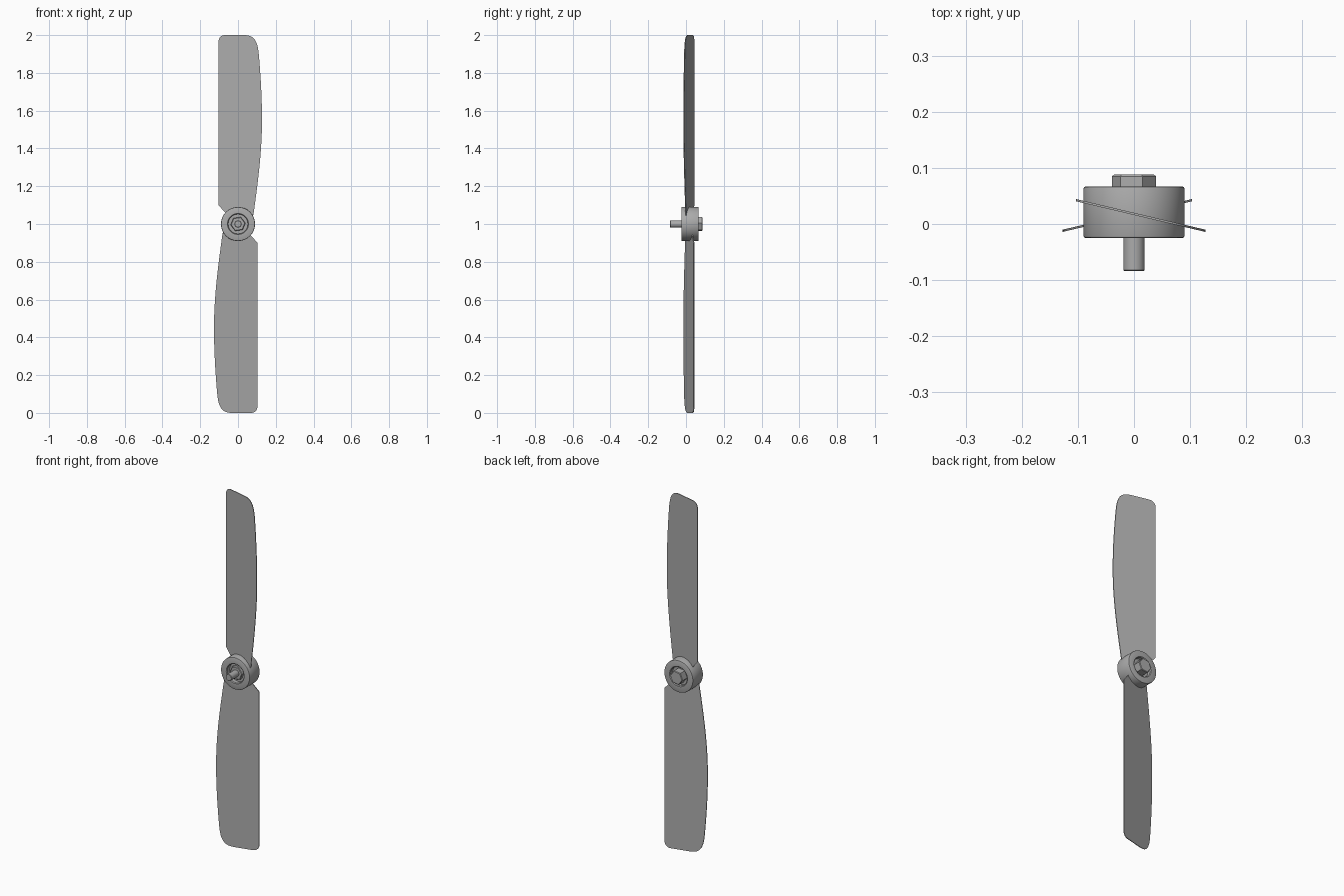
import bpy, bmesh, math
from mathutils import Matrix, Vector
from mathutils.geometry import interpolate_bezier

cube = bpy.data.objects.get("Cube")
if cube:
    bpy.data.objects.remove(cube)

grey = bpy.data.materials.new("plain grey")
grey.use_nodes = True
grey.diffuse_color = (0.41, 0.41, 0.41, 1)
grey.node_tree.nodes["Principled BSDF"].inputs["Base Color"].default_value = (0.41, 0.41, 0.41, 1)

CENTRE = Vector((0, 0, 1))


def finish(name, bm):
    bmesh.ops.remove_doubles(bm, verts=bm.verts, dist=1e-5)
    bmesh.ops.recalc_face_normals(bm, faces=bm.faces)
    mesh = bpy.data.meshes.new(name)
    bm.to_mesh(mesh)
    bm.free()
    mesh.materials.append(grey)
    obj = bpy.data.objects.new(name, mesh)
    bpy.context.collection.objects.link(obj)
    bpy.ops.object.select_all(action='DESELECT')
    obj.select_set(True)
    bpy.context.view_layer.objects.active = obj
    bpy.ops.object.shade_smooth_by_angle(angle=math.radians(35))
    return obj


def lathe(name, profile, sides=64, turn=0.0, closed=False):
    """Spin (radius, y) points around the y axis through the hub centre."""
    bm = bmesh.new()
    start = Matrix.Rotation(turn, 3, 'Y')
    vs = [bm.verts.new(CENTRE + start @ Vector((r, y, 0))) for r, y in profile]
    edges = [bm.edges.new(pair) for pair in zip(vs, vs[1:])]
    if closed:
        edges.append(bm.edges.new((vs[-1], vs[0])))
    bmesh.ops.spin(bm, geom=vs + edges, cent=CENTRE, axis=(0, 1, 0),
                   angle=math.tau, steps=sides, use_merge=True)
    return finish(name, bm)


# Hub: a collar with a recess on each face and a bored web between
F, B, R, C = -0.025, 0.067, 0.09, 0.004
lathe("hub", [
    (0.015, 0.0), (0.052, 0.0), (0.052, F + C), (0.056, F),
    (R - C, F), (R - C * 0.3, F + C * 0.3), (R, F + C),
    (R, B - C), (R - C * 0.3, B - C * 0.3), (R - C, B),
    (0.056, B), (0.052, B - C), (0.052, 0.045), (0.015, 0.045)], closed=True)

# Bolt: shank through the hub, hexagonal head behind, nut in the front recess
lathe("bolt_shank", [(0, -0.084), (0.017, -0.084), (0.019, -0.082),
                     (0.019, 0.06), (0, 0.06)], sides=32)
HEX_TURN = -math.radians(8)
lathe("bolt_head", [(0, 0.044), (0.0395, 0.044), (0.0395, 0.085),
                    (0.036, 0.088), (0, 0.088)], sides=6, turn=HEX_TURN)
lathe("front_nut", [(0, 0.001), (0.0395, 0.001), (0.0395, -0.016),
                    (0.036, -0.019), (0, -0.019)], sides=6, turn=HEX_TURN)


# Blades: a thin pitched plate, the second turned half way round the hub
def curve(a, b, c, d, n):
    return [tuple(p) for p in interpolate_bezier(*map(Vector, (a, b, c, d)), n)]


def blade(name, angle):
    root = [(0.075 * math.cos(math.radians(t)), 0.075 * math.sin(math.radians(t)))
            for t in range(25, 141, 23)]
    outline = root + [(-0.103, 0.1)]
    outline += curve((-0.103, 0.965), (-0.103, 0.985), (-0.09, 1), (-0.07, 1), 7)
    outline += curve((0.03, 1), (0.075, 1), (0.1, 0.985), (0.109, 0.91), 12)
    outline += curve((0.109, 0.91), (0.121, 0.78), (0.127, 0.66), (0.127, 0.55), 10)[1:]
    outline += curve((0.127, 0.55), (0.127, 0.38), (0.105, 0.22), (0.082, 0.05), 14)[1:]
    bm = bmesh.new()
    thick = 0.004
    face = bm.faces.new([bm.verts.new((p[0], 0.018 - 0.237 * p[0] - thick / 2, p[1]))
                         for p in outline])
    back = bmesh.ops.extrude_face_region(bm, geom=[face])["geom"]
    bmesh.ops.translate(bm, vec=(0, thick, 0),
                        verts=[g for g in back if isinstance(g, bmesh.types.BMVert)])
    bmesh.ops.transform(bm, verts=bm.verts,
                        matrix=Matrix.Translation(CENTRE) @ Matrix.Rotation(angle, 4, 'Y'))
    return finish(name, bm)


blade("upper_blade", 0)
blade("lower_blade", math.pi)
